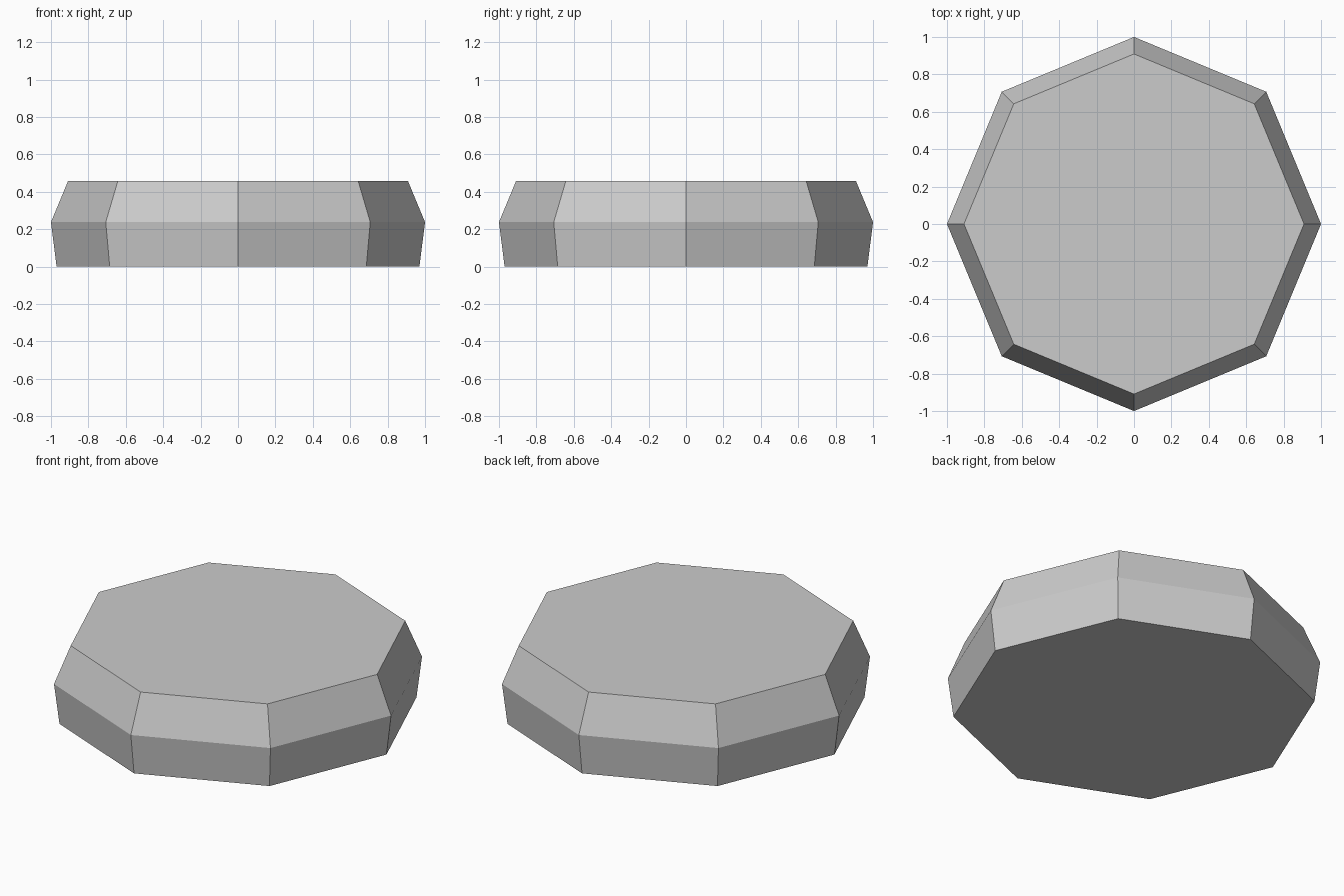
import bpy
import bmesh
import math

if "Cube" in bpy.data.objects:
    bpy.data.objects.remove(bpy.data.objects["Cube"])

SIDES = 8
# (radius, height) of each ring, bottom to top
PROFILE = [(0.97, 0.0), (1.0, 0.238), (0.909, 0.457)]

grey = bpy.data.materials.new("stone grey")
grey.diffuse_color = (0.6, 0.6, 0.6, 1.0)
grey.use_nodes = True
grey.node_tree.nodes["Principled BSDF"].inputs["Base Color"].default_value = grey.diffuse_color

# Octagonal slab: stacked rings joined by flat side faces
bm = bmesh.new()
rings = []
for r, z in PROFILE:
    angles = [2 * math.pi * i / SIDES for i in range(SIDES)]
    rings.append([bm.verts.new((r * math.cos(a), r * math.sin(a), z)) for a in angles])

for low, high in zip(rings, rings[1:]):
    for i in range(SIDES):
        j = (i + 1) % SIDES
        bm.faces.new((low[i], low[j], high[j], high[i]))

# Bottom and top caps
bm.faces.new(rings[0][::-1])
bm.faces.new(rings[-1])

mesh = bpy.data.meshes.new("octagonal_slab")
bm.to_mesh(mesh)
bm.free()
mesh.materials.append(grey)
slab = bpy.data.objects.new("octagonal_slab", mesh)
bpy.context.collection.objects.link(slab)
